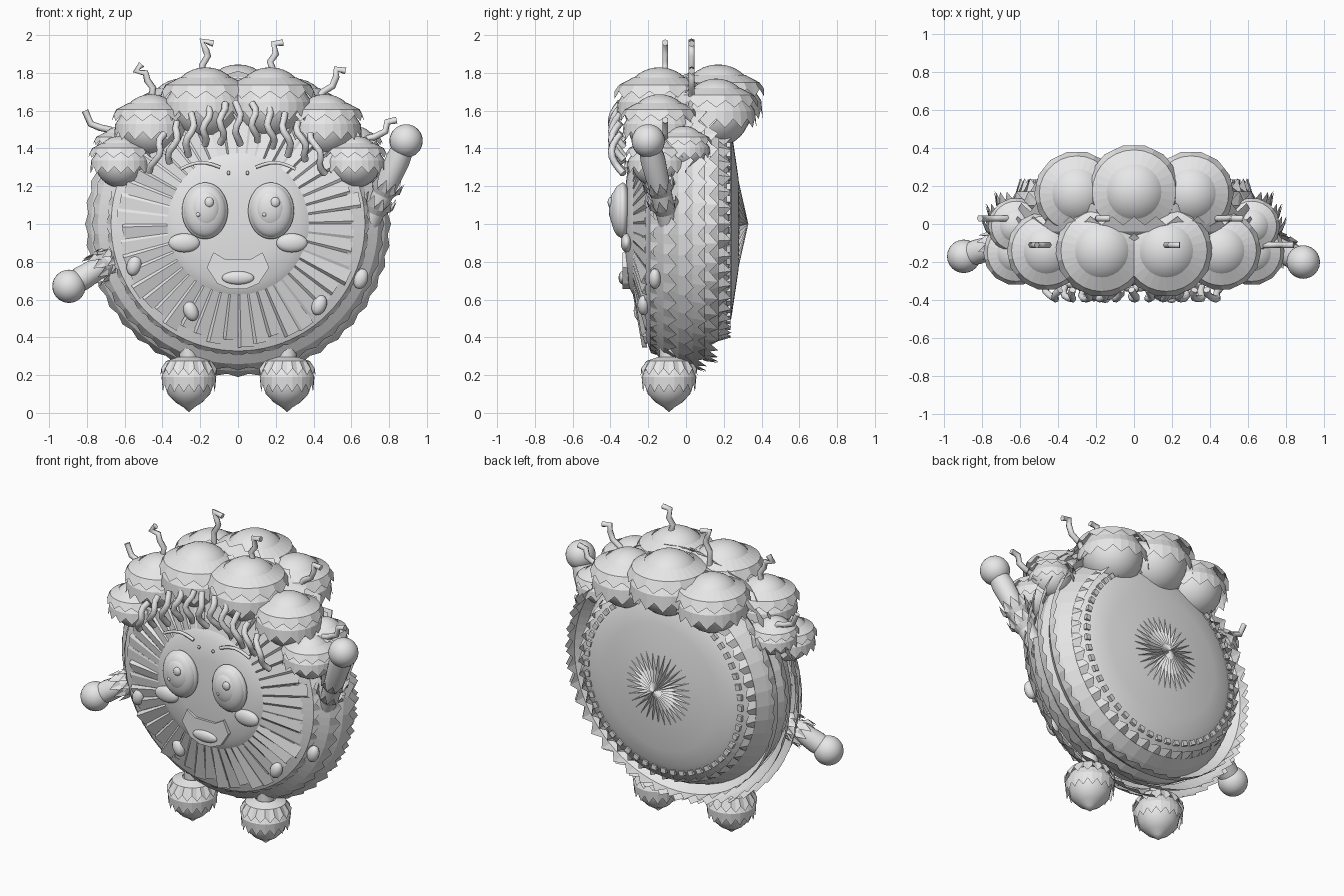
import bpy, bmesh, math, random
from mathutils import Matrix, Vector

if "Cube" in bpy.data.objects:
    bpy.data.objects.remove(bpy.data.objects["Cube"])

random.seed(4)
grey = bpy.data.materials.new("plain grey")
grey.diffuse_color = (0.8, 0.8, 0.8, 1)
grey.use_nodes = True
grey.node_tree.nodes["Principled BSDF"].inputs["Base Color"].default_value = grey.diffuse_color


def finish(name, bm, smooth=False):
    bmesh.ops.recalc_face_normals(bm, faces=bm.faces)
    me = bpy.data.meshes.new(name)
    bm.to_mesh(me)
    bm.free()
    me.materials.append(grey)
    for p in me.polygons:
        p.use_smooth = smooth
    ob = bpy.data.objects.new(name, me)
    bpy.context.collection.objects.link(ob)
    return ob


def lathe(name, profile, n, mat, tooth=0.0, smooth=False, phase=0.0, pinch=0.0):
    """Spin (radius, height) points about local z; odd points of the last ring move by tooth and pinch."""
    bm = bmesh.new()
    rings = []
    for k, (r, h) in enumerate(profile):
        if r < 1e-4:
            rings.append([bm.verts.new(mat @ Vector((0, 0, h)))] * n)
            continue
        ring = []
        for i in range(n):
            a = 2 * math.pi * (i + phase) / n
            odd = k == len(profile) - 1 and i % 2
            rr, hh = (r - pinch, h + tooth) if odd else (r, h)
            ring.append(bm.verts.new(mat @ Vector((rr * math.cos(a), rr * math.sin(a), hh))))
        rings.append(ring)
    for a, b in zip(rings, rings[1:]):
        for i in range(n):
            j = (i + 1) % n
            bm.faces.new(list(dict.fromkeys((a[i], a[j], b[j], b[i]))))
    return finish(name, bm, smooth)


def ball(name, loc, size, tilt=0.0, seg=24):
    bm = bmesh.new()
    m = Matrix.Translation(loc) @ Matrix.Rotation(tilt, 4, 'Y') @ Matrix.Diagonal((*size, 1))
    bmesh.ops.create_uvsphere(bm, u_segments=seg, v_segments=seg * 2 // 3, radius=1, matrix=m)
    return finish(name, bm, True)


def tube(name, pts, r):
    cu = bpy.data.curves.new(name, 'CURVE')
    cu.dimensions = '3D'
    cu.bevel_depth = r
    cu.bevel_resolution = 1
    cu.use_fill_caps = True
    sp = cu.splines.new('POLY')
    sp.points.add(len(pts) - 1)
    for p, co in zip(sp.points, pts):
        p.co = (*co, 1)
    cu.materials.append(grey)
    ob = bpy.data.objects.new(name, cu)
    bpy.context.collection.objects.link(ob)
    bpy.ops.object.select_all(action='DESELECT')
    ob.select_set(True)
    bpy.context.view_layer.objects.active = ob
    bpy.ops.object.convert(target='MESH')


# Body drum: local z runs to the back
BODY = Matrix.Translation((0, 0, 1)) @ Matrix.Rotation(-math.pi / 2, 4, 'X')
lathe("body_drum", [(0.35, -0.27), (0.6, -0.2), (0.68, -0.1), (0.7, 0.0), (0.66, 0.1), (0.62, 0.17), (0.54, 0.225)], 44, BODY)
lathe("face_disc", [(0, -0.325), (0.2, -0.32), (0.33, -0.305), (0.375, -0.28)], 48, BODY, smooth=True)
lathe("back_dome", [(0.55, 0.215), (0.5, 0.24), (0.4, 0.255), (0.25, 0.277), (0, 0.29)], 48, BODY, smooth=True)
lathe("back_strands", [(0, 0.33), (0.38, 0.245)], 64, BODY, tooth=-0.1)

# Toothed ruffles around the rim, opening to the back
for k, (r0, y0, r1, y1) in enumerate([(0.6, -0.215, 0.7, -0.14), (0.66, -0.175, 0.775, -0.05),
                                      (0.7, -0.11, 0.81, 0.04), (0.7, -0.03, 0.785, 0.11),
                                      (0.68, 0.04, 0.735, 0.17), (0.62, 0.12, 0.6, 0.24)]):
    mid = (r0 * 0.4 + r1 * 0.6 + 0.012, y0 * 0.4 + y1 * 0.6 - 0.02)
    lathe("rim_ruffle_%d" % k, [(r0, y0), mid, (r1, y1)], 88, BODY, tooth=-0.045, pinch=0.015)

# Radial pleats around the face
bm = bmesh.new()
N = 48
for i in range(N):
    a0, a1 = 2 * math.pi * i / N, 2 * math.pi * (i + 1) / N
    lift = random.uniform(0.005, 0.035)
    length = random.uniform(0.61, 0.66)
    for b0, d0, b1, d1 in ((a0, 0, a0 * 0.2 + a1 * 0.8, lift), (a0 * 0.2 + a1 * 0.8, lift, a1, 0)):
        vs = [bm.verts.new(BODY @ Vector((r * math.cos(b), r * math.sin(b), y - d)))
              for r, b, y, d in ((0.35, b0, -0.285, 0), (0.35, b1, -0.285, 0),
                                 (length, b1, -0.205, d1), (length, b0, -0.205, d0))]
        bm.faces.new(vs)
finish("face_pleats", bm)

# Beads around the back dome
bm = bmesh.new()
for i in range(52):
    m = BODY @ Matrix.Rotation(2 * math.pi * i / 52, 4, 'Z') @ Matrix.Translation((0.545, 0, 0.225))
    bmesh.ops.create_cube(bm, size=1, matrix=m @ Matrix.Diagonal((0.03, 0.035, 0.02, 1)))
finish("back_beads", bm)


# Hair puffs: a ball with two flaring toothed skirts
def puff(name, loc, R):
    m = Matrix.Translation(loc)
    ball(name + "_ball", loc, (R, R, R))
    lathe(name + "_upper_skirt", [(0.72 * R, 0.72 * R), (1.1 * R, 0.52 * R), (1.25 * R, 0.15 * R)],
          28, m, tooth=0.2 * R, pinch=0.03 * R)
    lathe(name + "_lower_skirt", [(0.95 * R, 0.34 * R), (1.14 * R, 0.05 * R), (1.19 * R, -0.45 * R)],
          28, m, tooth=0.26 * R, phase=1, pinch=0.03 * R)


puff("hair_puff_back", (0, 0.17, 1.645), 0.2)
for s, side in ((-1, "left"), (1, "right")):
    for k, (x, y, z, R) in enumerate([(0.17, -0.14, 1.635, 0.195), (0.46, -0.14, 1.52, 0.167),
                                      (0.62, -0.15, 1.33, 0.138), (0.3, 0.16, 1.59, 0.18),
                                      (0.62, -0.01, 1.4, 0.118)]):
        puff("hair_puff_%s_%d" % (side, k), (s * x, y, z), R)

# Bent feelers on top of the puffs: (dx, dz) steps from each root
for k, (x, y, z, steps) in enumerate([
        (-0.19, 0.03, 1.8, [(0.0, 0.04), (0.03, 0.09), (0.02, 0.12), (-0.0, 0.17), (0.06, 0.155)]),
        (0.18, -0.11, 1.8, [(0.0, 0.03), (-0.01, 0.06), (0.02, 0.1), (0.01, 0.155), (0.06, 0.16)]),
        (-0.46, -0.11, 1.66, [(0.01, 0.06), (-0.02, 0.1), (-0.03, 0.14), (-0.08, 0.15), (-0.05, 0.185)]),
        (0.42, 0.03, 1.66, [(0.03, 0.04), (0.08, 0.07), (0.1, 0.12), (0.1, 0.16), (0.15, 0.15)]),
        (-0.65, 0.03, 1.47, [(-0.03, 0.03), (-0.08, 0.04), (-0.13, 0.06), (-0.16, 0.13)]),
        (0.66, -0.11, 1.45, [(0.06, 0.01), (0.12, 0.04), (0.13, 0.09), (0.18, 0.1)])]):
    tube("feeler_%d" % k, [(x, y, z - 0.08)] + [(x + a, y, z + b) for a, b in [(0, 0)] + steps], 0.018)

# Curly fringe over the forehead
for k in range(11):
    x = -0.39 + 0.078 * k
    z = 1.645 - 1.1 * x * x
    w = 0.014 * (-1 if x < 0 else 1)
    n = 7
    pts = []
    for j in range(n + 1):
        yy = -0.33 - 0.065 * math.sin(math.pi * (j + 0.6) / (n + 0.6))
        pts.append((x + 0.18 * x * j / n + w * math.sin(2.0 * j * math.pi / 5 + k), yy,
                    z - (0.2 + 0.012 * (k % 3)) * j / n))
    tube("fringe_curl_%d" % k, pts, 0.019)

# Face features
for s, side in ((-1, "left"), (1, "right")):
    ball("eye_rim_" + side, (s * 0.175, -0.335, 1.07), (0.122, 0.045, 0.15))
    ball("eye_" + side, (s * 0.175, -0.345, 1.07), (0.113, 0.055, 0.14))
    ball("iris_" + side, (s * 0.172, -0.365, 1.08), (0.08, 0.043, 0.1))
    ball("eye_glint_" + side, (s * 0.175 + 0.022, -0.4, 1.115), (0.025, 0.015, 0.027), seg=12)
    ball("eye_small_glint_" + side, (s * 0.175 - 0.035, -0.398, 1.05), (0.011, 0.01, 0.012), seg=12)
    ball("cheek_" + side, (s * 0.285, -0.315, 0.9), (0.083, 0.03, 0.05))
    ball("freckle_" + side, (s * 0.05, -0.325, 1.27), (0.009, 0.008, 0.011), seg=8)
    tube("eyebrow_" + side, [(s * (0.095 + 0.21 * t / 6), -0.315, 1.3 - 0.01 * t / 6 + 0.03 * math.sin(math.pi * t / 6))
                             for t in range(7)], 0.01)

# Open mouth plate and tongue
half = [(0.07, 0.815), (0.13, 0.85), (0.165, 0.77), (0.11, 0.685), (0.04, 0.655)]
outline = half + [(-x, z) for x, z in reversed(half)]
bm = bmesh.new()
face = bm.faces.new([bm.verts.new((x, -0.335, z)) for x, z in outline])
ext = bmesh.ops.extrude_face_region(bm, geom=[face])
for v in ext["geom"]:
    if isinstance(v, bmesh.types.BMVert):
        v.co.y += 0.05
finish("mouth", bm)
ball("tongue", (0, -0.335, 0.715), (0.085, 0.022, 0.035))

# Studs on the pleats
for k, (x, y, z, t) in enumerate([(-0.55, -0.225, 0.78, 0.3), (-0.25, -0.245, 0.54, -0.4),
                                  (0.43, -0.225, 0.57, 0.4), (0.65, -0.165, 0.71, 0.3)]):
    ball("stud_%d" % k, (x, y, z), (0.038, 0.032, 0.055), t, 16)

# Feet with pointed toes and ruffled tops
for s, side in ((-1, "left"), (1, "right")):
    m = Matrix.Translation((s * 0.26, -0.09, 0))
    lathe("foot_" + side, [(0, 0.29), (0.07, 0.275), (0.115, 0.23), (0.128, 0.17), (0.113, 0.1),
                           (0.07, 0.055), (0.03, 0.03), (0, 0.004)], 24, m, smooth=True)
    lathe("foot_top_ruffle_" + side, [(0.06, 0.295), (0.12, 0.275), (0.15, 0.2)], 32, m, tooth=0.035)
    lathe("foot_low_ruffle_" + side, [(0.12, 0.24), (0.145, 0.19), (0.14, 0.11)], 32, m, tooth=0.04, phase=1)
    lathe("leg_" + side, [(0.05, 0.26), (0.05, 0.42)], 16, m, smooth=True)

# Arms with jagged cuffs and round hands
for side, a, b in (("left", (-0.62, -0.08, 0.84), (-0.895, -0.17, 0.67)),
                   ("right", (0.71, -0.1, 1.03), (0.89, -0.2, 1.44))):
    a, b = Vector(a), Vector(b)
    L = (b - a).length
    m = Matrix.Translation(a) @ (b - a).to_track_quat('Z', 'Y').to_matrix().to_4x4()
    ball("hand_" + side, b, (0.088, 0.088, 0.088))
    lathe("arm_" + side, [(0.05, -0.05), (0.06, L * 0.5), (0.066, L * 0.75), (0.055, L)], 20, m, smooth=True)
    for k in range(2):
        h = L * (0.15 + 0.22 * k)
        lathe("cuff_%s_%d" % (side, k), [(0.04, h - 0.06), (0.07, h), (0.085, h + 0.07)], 20, m,
              tooth=-0.06, phase=k)
